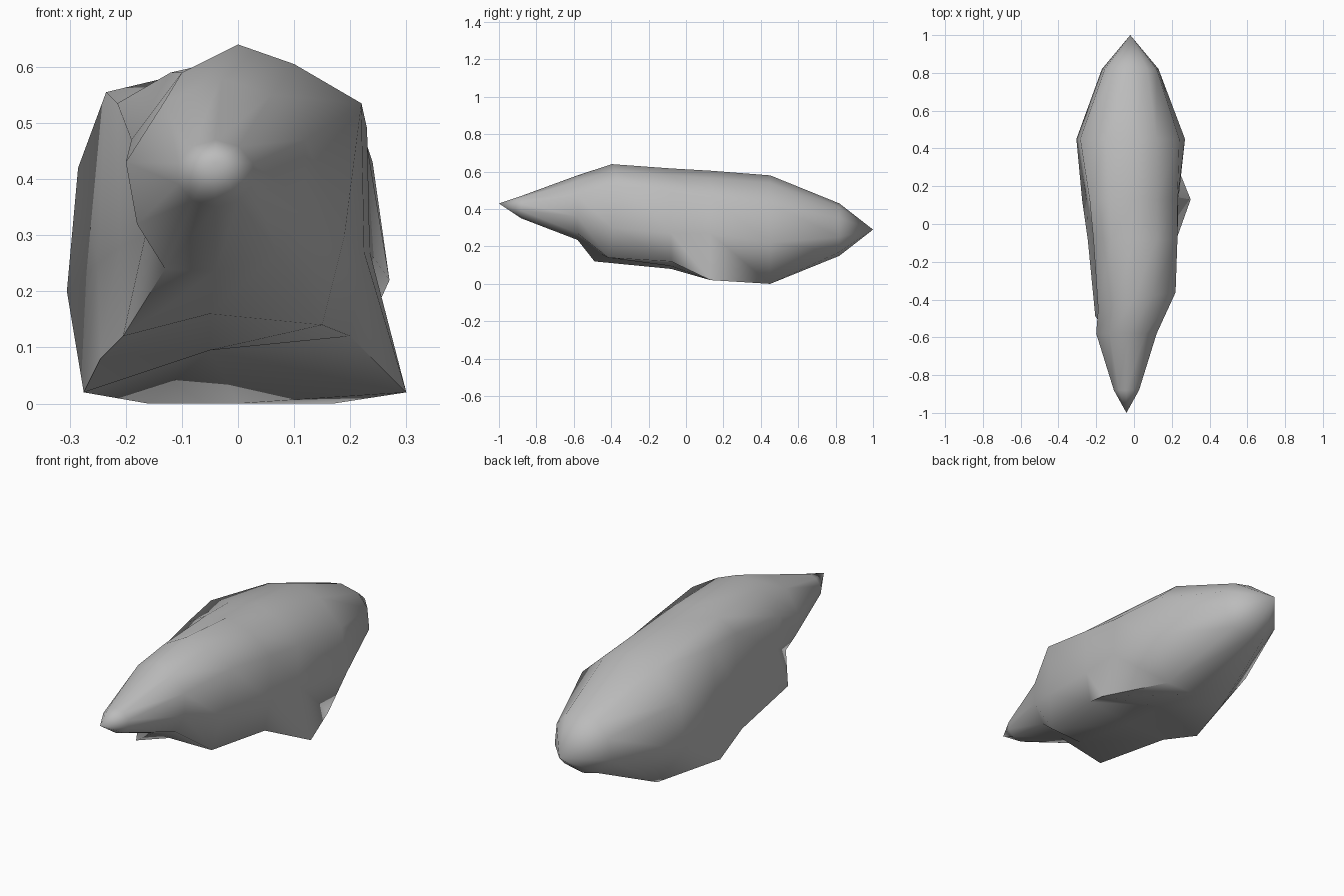
import bpy
import bmesh
import math

cube = bpy.data.objects.get("Cube")
if cube:
    bpy.data.objects.remove(cube, do_unlink=True)


def make_material(name, colour):
    material = bpy.data.materials.new(name)
    material.use_nodes = True
    material.diffuse_color = colour
    material.node_tree.nodes["Principled BSDF"].inputs["Base Color"].default_value = colour
    return material


# Cross-sections along the rock: position, lean, skew, then (x, z) points
# clockwise from the crest, passing the left flank, belly and right flank
SECTIONS = [
    (-.58, 0, 0, [(-.03, .58), (.06, .55), (.12, .47), (.12, .36), (.07, .27),
                  (-.04, .235), (-.13, .24), (-.18, .32), (-.2, .43), (-.13, .54)]),
    (-.42, .1, .2, [(0, .64), (.1, .605), (.22, .535), (.19, .3), (.15, .14),
                    (-.05, .16), (-.205, .12), (-.165, .3), (-.19, .47), (-.1, .59)]),
    (-.08, 0, 0, [(0, .617), (.12, .58), (.23, .49), (.225, .27), (.2, .12),
                  (-.05, .095), (-.245, .08), (-.21, .28), (-.215, .535), (-.12, .59)]),
    (.13, 0, 0, [(0, .605), (.12, .565), (.23, .46), (.235, .27), (.3, .02),
                 (-.05, .095), (-.275, .02), (-.25, .25), (-.235, .555), (-.13, .58)]),
    (.45, 0, 0, [(0, .58), (.12, .54), (.24, .43), (.27, .22), (.17, 0),
                 (0, 0), (-.16, 0), (-.305, .2), (-.285, .42), (-.15, .54)]),
    (.82, 0, 0, [(-.02, .43), (.07, .41), (.12, .35), (.13, .25), (.08, .17),
                 (-.02, .15), (-.1, .17), (-.17, .25), (-.155, .35), (-.1, .415)]),
]
NOSE = (-.04, -1, .43)
TAIL = (-.02, 1, .29)


def ellipse_ring(mesh, centre, width, height, count):
    """Small oval ring, clockwise from its highest point."""
    x, y, z = centre
    angles = [math.tau * i / count for i in range(count)]
    return [mesh.verts.new((x + width * math.sin(a), y, z + height * math.cos(a)))
            for a in angles]


def bridge(mesh, first, second):
    """Join two closed rings of equal size with a band of quads."""
    count = len(first)
    for i in range(count):
        j = (i + 1) % count
        mesh.faces.new((first[i], first[j], second[j], second[i]))


def close_to_point(mesh, ring, point):
    """Taper a ring to a single pointed end."""
    tip = mesh.verts.new(point)
    for i, vert in enumerate(ring):
        mesh.faces.new((vert, ring[(i + 1) % len(ring)], tip))


# Rock body lofted between the pointed nose and tail
bm = bmesh.new()
rings = [ellipse_ring(bm, (-.04, -.88, .41), .07, .06, 10)]
for y, lean, skew, outline in SECTIONS:
    rings.append([bm.verts.new((x, y + lean * (z - .4) + skew * x, z))
                  for x, z in outline])
for front_ring, back_ring in zip(rings, rings[1:]):
    bridge(bm, front_ring, back_ring)
close_to_point(bm, rings[0], NOSE)
close_to_point(bm, rings[-1], TAIL)
bmesh.ops.recalc_face_normals(bm, faces=bm.faces[:])

rock_mesh = bpy.data.meshes.new("rock_body")
bm.to_mesh(rock_mesh)
bm.free()
rock = bpy.data.objects.new("rock_body", rock_mesh)
bpy.context.collection.objects.link(rock)
rock_mesh.materials.append(make_material("stone grey", (.5, .5, .5, 1)))

# Soft shading, with only the hard underside lip left sharp
bpy.ops.object.select_all(action="DESELECT")
rock.select_set(True)
bpy.context.view_layer.objects.active = rock
bpy.ops.object.shade_smooth_by_angle(angle=math.radians(80))
